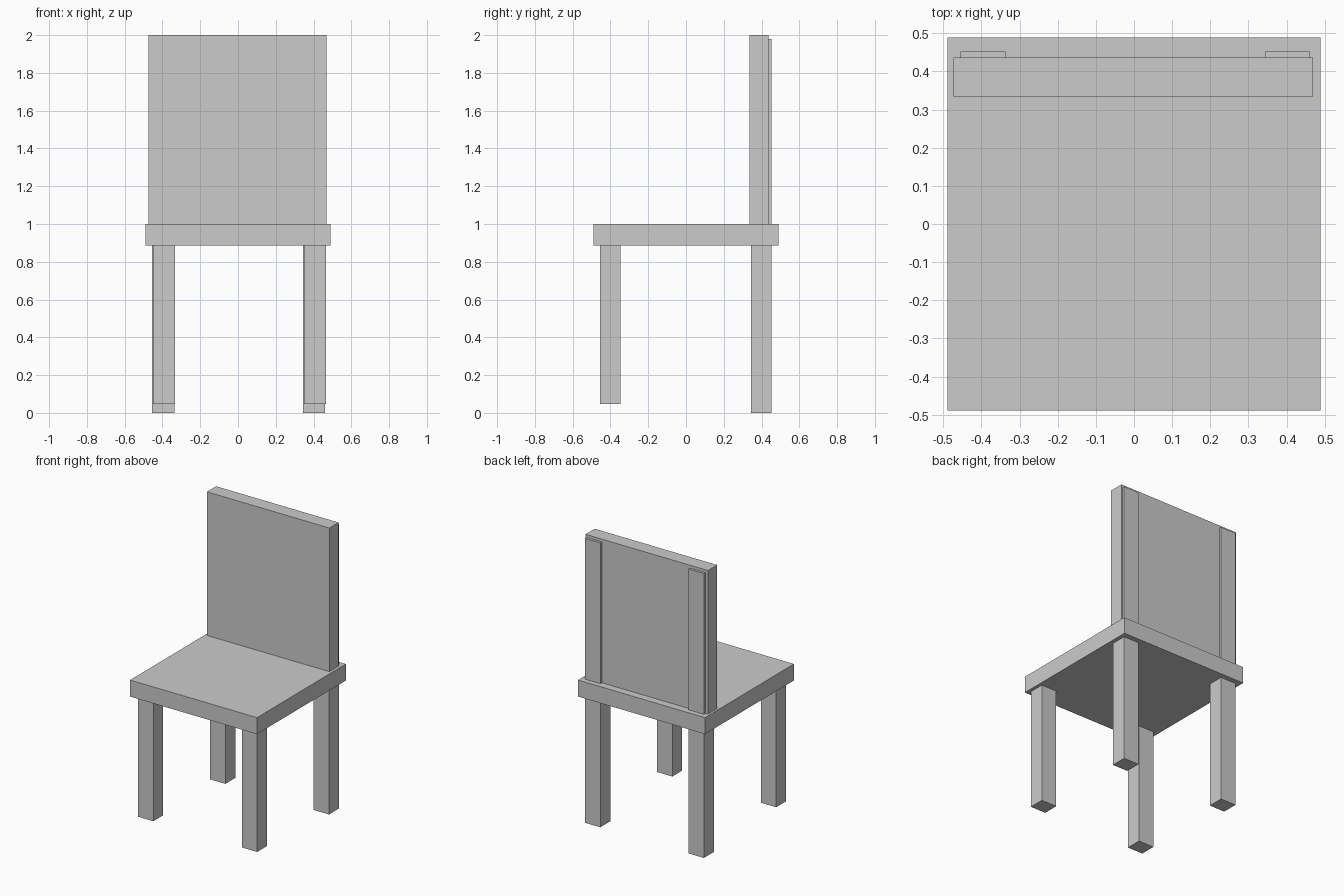
import bpy
from mathutils import Vector

if "Cube" in bpy.data.objects:
    bpy.data.objects.remove(bpy.data.objects["Cube"])


def box(name, x, y, z):
    """Axis-aligned box from (min, max) ranges."""
    lo, hi = Vector((x[0], y[0], z[0])), Vector((x[1], y[1], z[1]))
    bpy.ops.mesh.primitive_cube_add(size=1, location=(lo + hi) / 2)
    obj = bpy.context.object
    obj.name = obj.data.name = name
    obj.scale = hi - lo
    bpy.ops.object.transform_apply(location=False, rotation=False, scale=True)
    return obj


# Seat slab and backrest panel
box("seat", (-0.489, 0.489), (-0.489, 0.489), (0.885, 1.0))
box("backrest", (-0.474, 0.469), (0.335, 0.436), (1.0, 2.0))

# Short front legs stop at the seat; back posts run from the floor up behind the backrest
leg_width = 0.118
for side, front_x, back_x in (("left", -0.451, -0.455), ("right", 0.349, 0.343)):
    box(f"front_leg_{side}", (front_x, front_x + leg_width), (-0.456, -0.348), (0.046, 0.885))
    box(f"back_post_{side}", (back_x, back_x + leg_width), (0.343, 0.453), (0.0, 1.98))
